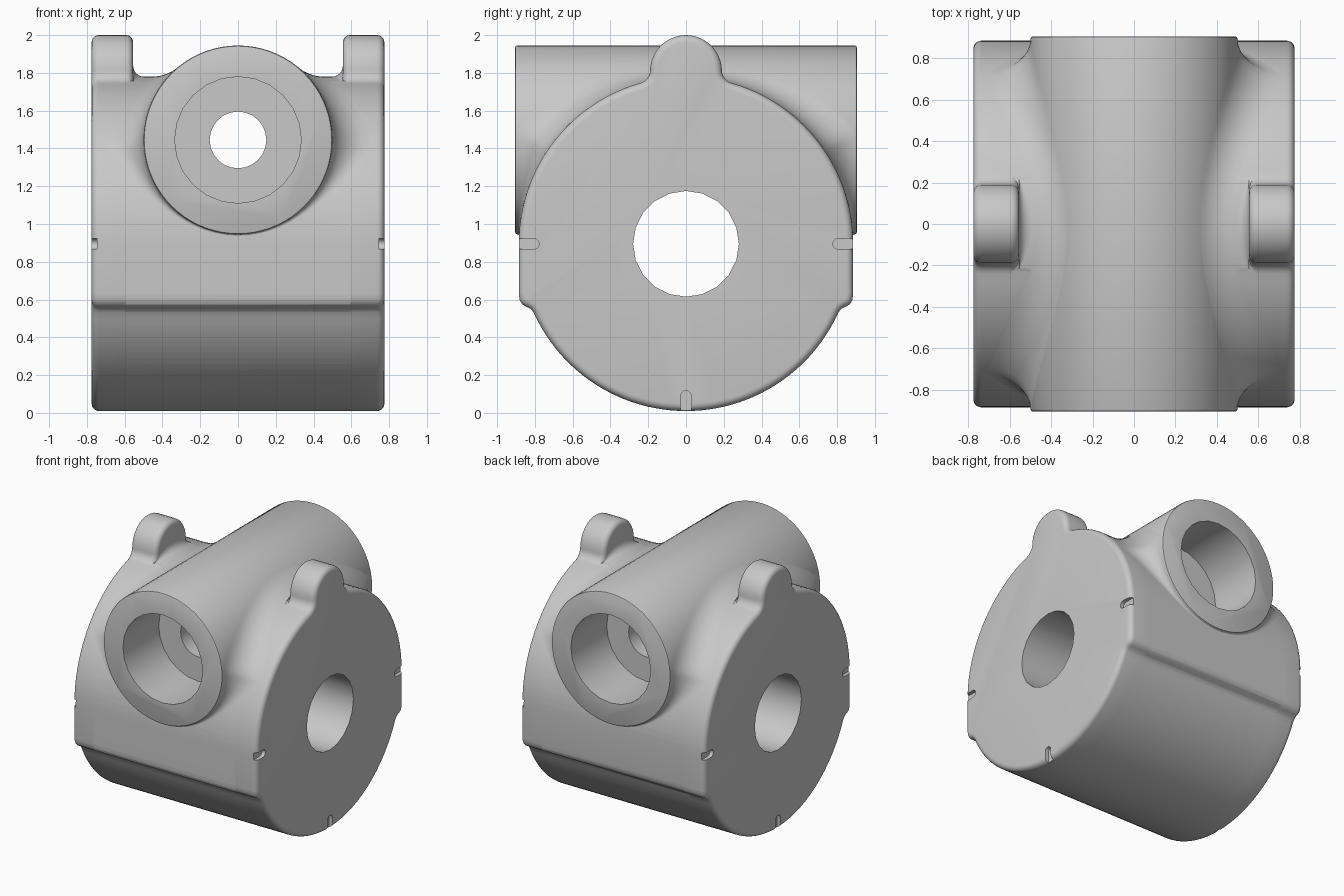
import bpy, bmesh
from math import sin, cos, pi, sqrt, asin, acos, radians
from mathutils import Vector

if "Cube" in bpy.data.objects:
    bpy.data.objects.remove(bpy.data.objects["Cube"])

BODY_R, BODY_Z = 0.885, 0.895      # main drum, axis along x
BOSS_R, BOSS_Z = 0.5, 1.445        # cross tube, axis along y
HALF_X, HALF_Y = 0.775, 0.905
TAB_IN, TAB_R, TAB_Z = 0.555, 0.19, 1.81
ROUND = 0.038

grey = bpy.data.materials.new("cast_grey")
grey.use_nodes = True
grey.diffuse_color = (0.58, 0.58, 0.58, 1)
grey.node_tree.nodes["Principled BSDF"].inputs["Base Color"].default_value = (0.58, 0.58, 0.58, 1)


def loft(name, rings, cyclic=True, caps=True, loop=False):
    """Skin a list of point rings into a mesh object."""
    bm = bmesh.new()
    rows = [[bm.verts.new(p) for p in r] for r in rings]
    pairs = list(zip(rows, rows[1:])) + ([(rows[-1], rows[0])] if loop else [])
    n = len(rows[0])
    for a, b in pairs:
        for i in range(n if cyclic else n - 1):
            j = (i + 1) % n
            bm.faces.new((a[i], a[j], b[j], b[i]))
    if caps:
        bm.faces.new(rows[0])
        bm.faces.new(rows[-1])
    bmesh.ops.remove_doubles(bm, verts=bm.verts, dist=1e-5)
    bmesh.ops.recalc_face_normals(bm, faces=bm.faces)
    if not caps:
        core = Vector((0, 0, 1))
        bm.normal_update()
        if sum(f.normal.dot(f.calc_center_median() - core) * f.calc_area() for f in bm.faces) < 0:
            bmesh.ops.reverse_faces(bm, faces=bm.faces)
    mesh = bpy.data.meshes.new(name)
    bm.to_mesh(mesh)
    bm.free()
    mesh.materials.append(grey)
    ob = bpy.data.objects.new(name, mesh)
    bpy.context.collection.objects.link(ob)
    return ob


def activate(ob):
    bpy.ops.object.select_all(action='DESELECT')
    ob.select_set(True)
    bpy.context.view_layer.objects.active = ob


def combine(ob, other, op):
    """Apply a boolean and discard the second solid."""
    mod = ob.modifiers.new(op.lower(), 'BOOLEAN')
    mod.operation, mod.object, mod.solver = op, other, 'EXACT'
    activate(ob)
    bpy.ops.object.modifier_apply(modifier=mod.name)
    bpy.data.objects.remove(other)


def circle(axis, pos, r, n, z):
    pts = []
    for i in range(n):
        a = 2 * pi * i / n
        u, v = r * sin(a), z + r * cos(a)
        pts.append((pos, u, v) if axis == 'x' else (u, pos, v))
    return pts


def drum_profile(tab):
    """Closed (y, z) outline: drum, flat sides, optional rounded tab."""
    on_drum = lambda a: (BODY_R * sin(a), BODY_Z + BODY_R * cos(a))
    f = 0.07
    cy = TAB_R + f
    start = asin(cy / (BODY_R + f))
    half = []
    if tab:
        half += [(TAB_R * sin(i * pi / 20), TAB_Z + TAB_R * cos(i * pi / 20)) for i in range(10)]
        cz = BODY_Z + sqrt((BODY_R + f) ** 2 - cy ** 2)
        for i in range(6):
            a = pi + (pi / 2 - start) * i / 6
            half.append((cy + f * cos(a), cz + f * sin(a)))
    else:
        half += [on_drum(start * i / 6) for i in range(6)]
    half += [on_drum(start + (pi / 2 - start) * i / 24) for i in range(25)]
    # flat side wall ending in a small rounded step
    half += [(0.885, 0.63), (0.881, 0.6), (0.868, 0.575), (0.845, 0.562), (0.822, 0.55)]
    low = pi - asin(0.808 / BODY_R)
    half += [on_drum(low + (pi - low) * i / 24) for i in range(25)]
    return half + [(-y, z) for y, z in half[-2:0:-1]]


def inset(profile, d):
    out = []
    for i, (y, z) in enumerate(profile):
        a, b = profile[i - 1], profile[(i + 1) % len(profile)]
        t = Vector((b[0] - a[0], b[1] - a[1])).normalized()
        out.append((y + t.y * d, z - t.x * d))
    return out


# Central drum
plain = drum_profile(False)
body = loft("housing_body", [[(x, y, z) for y, z in plain] for x in (-0.6, 0.6)])

# End flanges with tabs and rounded rims
tabbed = drum_profile(True)
for side in (-1, 1):
    steps = [i * pi / 10 for i in range(6)]
    rings = [(TAB_IN + ROUND * (1 - cos(a)), ROUND * (1 - sin(a))) for a in steps]
    rings += [(HALF_X - ROUND * (1 - cos(a)), ROUND * (1 - sin(a))) for a in reversed(steps)]
    flange = loft("end_flange", [[(side * x, y, z) for y, z in inset(tabbed, d)] for x, d in rings])
    combine(body, flange, 'UNION')

# Cross tube
e = 0.012
tube = loft("cross_tube", [circle('y', y, r, 72, BOSS_Z) for y, r in (
    (-HALF_Y, BOSS_R - e), (-HALF_Y + e * 0.3, BOSS_R - e * 0.3), (-HALF_Y + e, BOSS_R),
    (HALF_Y - e, BOSS_R), (HALF_Y - e * 0.3, BOSS_R - e * 0.3), (HALF_Y, BOSS_R - e))])
combine(body, tube, 'UNION')

# Stepped bore through the cross tube, plain bore through the drum
cutter = loft("stepped_bore", [circle('y', y, r, 24, BOSS_Z) for y, r in (
    (-1, 0.335), (-0.475, 0.335), (-0.475, 0.15), (0.475, 0.15), (0.475, 0.335), (1, 0.335))])
combine(body, cutter, 'DIFFERENCE')
cutter = loft("main_bore", [circle('x', x, 0.28, 20, BODY_Z) for x in (-1, 1)])
combine(body, cutter, 'DIFFERENCE')

# Small slots in the rims of both end faces
for side in (-1, 1):
    for dy, dz in ((1, 0), (-1, 0), (0, -1)):
        w = 0.028
        flat = [(1, w), (1, -w)] + [(0.805 - w * cos(a), w * sin(a))
                                    for a in (radians(d) for d in range(-90, 91, 30))]
        slot = loft("rim_slot", [[(side * x, dy * u - dz * v, BODY_Z + dz * u + dy * v) for u, v in flat]
                                 for x in (0.747, 0.85)])
        combine(body, slot, 'DIFFERENCE')


# Rolling-ball blend between drum and cross tube, thinning towards the tube ends
def blend_row(t, sign, r):
    while True:
        h = BOSS_Z - BODY_Z + (BOSS_R + r) * cos(t)
        y = sqrt(max(0, (BODY_R + r) ** 2 - h * h))
        if y < 0.893 or r < 0.006:
            break
        r -= 0.001
    c = Vector(((BOSS_R + r) * sin(t), sign * y, BODY_Z + h))
    to_tube = -Vector((sin(t), 0, cos(t)))
    to_drum = -Vector((0, sign * y, h)).normalized()
    return [c + r * to_tube.slerp(to_drum, k / 8) for k in range(9)]


R = 0.21
t0 = acos((BODY_R - BOSS_Z + BODY_Z + R) / (BOSS_R + R))
right = [t0 + (pi - t0) * (i / 40) ** 2 for i in range(41)]
sweep = right + [2 * pi - t for t in right[-2::-1]]
rows = [blend_row(t, -1, R) for t in sweep] + [blend_row(t, 1, R) for t in sweep[-2:0:-1]]
blend = loft("tube_blend", rows, cyclic=False, caps=False, loop=True)

# Small fillets at the inner foot of each tab
fillets = []
for side, label in ((-1, "right"), (1, "left")):
    rows = []
    for i in range(-10, 11):
        y = 0.022 * i
        f = 0.055 * (1 - (i / 10) ** 2) + 0.002
        h = sqrt((BODY_R + f) ** 2 - y * y)
        c = Vector((side * (TAB_IN - f), y, BODY_Z + h))
        down = -Vector((0, y, h)).normalized()
        rows.append([c + f * Vector((side, 0, 0)).slerp(down, k / 6) for k in range(7)])
    fillets.append(loft(label + "_tab_fillet", rows, cyclic=False, caps=False))

for ob, angle in ((body, 35), (blend, 60), (fillets[0], 60), (fillets[1], 60)):
    activate(ob)
    bpy.ops.object.shade_smooth_by_angle(angle=radians(angle))
